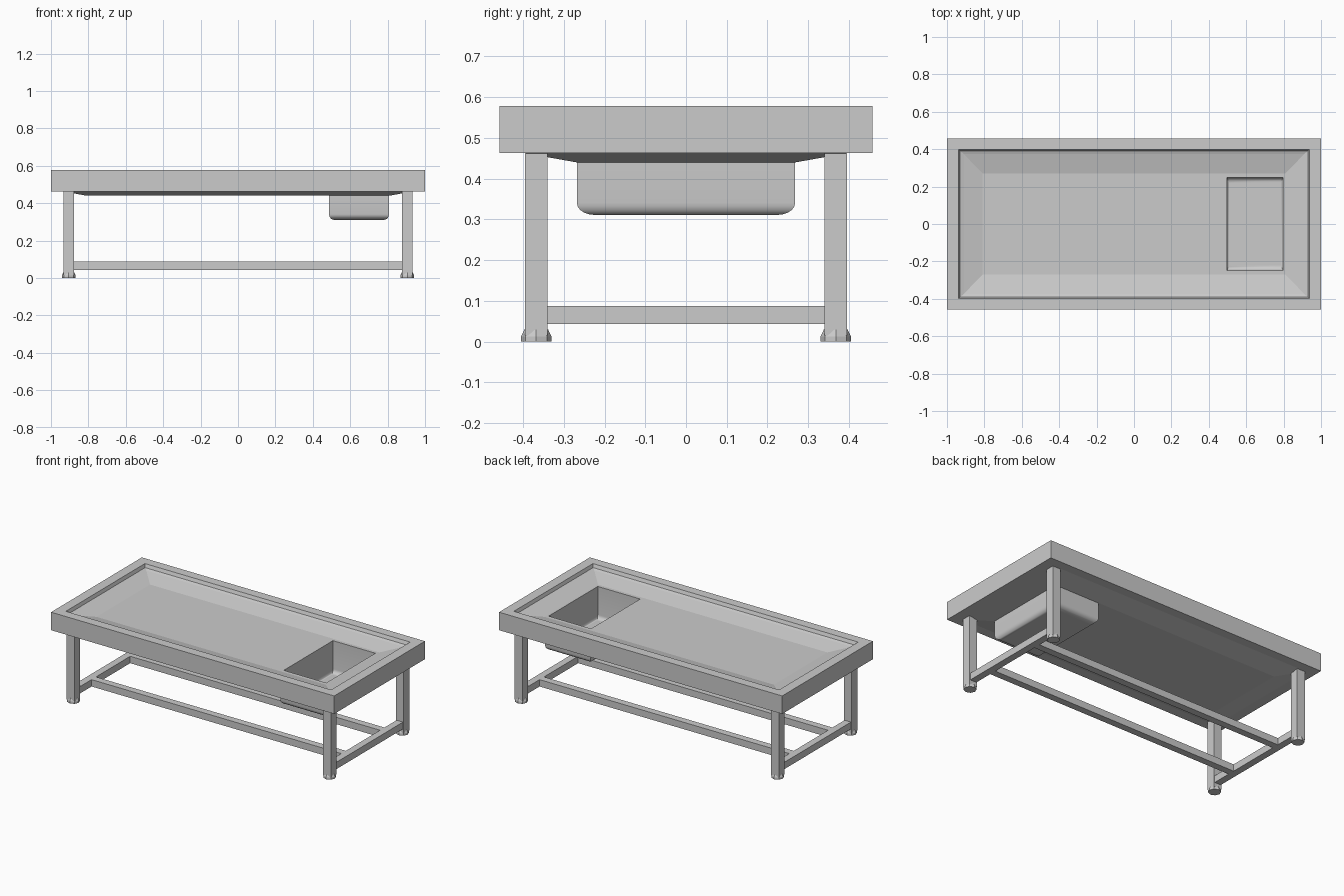
import bpy, bmesh, math

if "Cube" in bpy.data.objects:
    bpy.data.objects.remove(bpy.data.objects["Cube"])


def loft(name, rings, cap_ends=False, smooth=False):
    """Skin a stack of rectangular rings (x0, x1, half_y, z)."""
    bm = bmesh.new()
    loops = [[bm.verts.new(p) for p in
              ((x0, -hy, z), (x1, -hy, z), (x1, hy, z), (x0, hy, z))]
             for x0, x1, hy, z in rings]
    for a, b in zip(loops, loops[1:]):
        for i in range(4):
            j = (i + 1) % 4
            bm.faces.new((a[i], a[j], b[j], b[i]))
    if cap_ends:
        bm.faces.new(loops[0])
        bm.faces.new(loops[-1])
    bmesh.ops.recalc_face_normals(bm, faces=bm.faces)
    return finish(name, bm, smooth)


def finish(name, bm, smooth=False):
    me = bpy.data.meshes.new(name)
    bm.to_mesh(me)
    bm.free()
    ob = bpy.data.objects.new(name, me)
    bpy.context.collection.objects.link(ob)
    if smooth:
        bpy.ops.object.select_all(action='DESELECT')
        ob.select_set(True)
        bpy.context.view_layer.objects.active = ob
        bpy.ops.object.shade_smooth_by_angle(angle=math.radians(35))
    return ob


def box(name, cx, cy, sx, sy, z0, z1):
    bm = bmesh.new()
    bmesh.ops.create_cube(bm, size=1)
    for v in bm.verts:
        v.co = (cx + v.co.x * sx, cy + v.co.y * sy,
                z0 + (v.co.z + 0.5) * (z1 - z0))
    return finish(name, bm)


def ring(x, hy, z):
    return (-x, x, hy, z)


def curve_rings(x0, x1, hy, z, rx, ry, rz, n=5):
    """Rings rounding a rectangular well into its floor at height z."""
    out = []
    for i in range(n + 1):
        a = math.pi / 2 * i / n
        k = 1 - math.cos(a)
        out.append((x0 + rx * k, x1 - rx * k, hy - ry * k,
                    z + rz * (1 - math.sin(a))))
    return out


# Table top: sink opening, sloped tray, stepped rim, outer frame, underside
FLOOR, UNDER = 0.527, 0.44
inner = (0.497, 0.797, 0.248)
outer = (0.487, 0.807, 0.268)
loft("tray_top", [
    (*inner, FLOOR),
    ring(0.81, 0.27, FLOOR),
    ring(0.910, 0.374, 0.551),
    ring(0.930, 0.391, 0.557),
    ring(0.937, 0.399, 0.578),
    ring(1.0, 0.458, 0.578),
    ring(1.0, 0.458, 0.463),
    ring(0.937, 0.399, 0.463),
    ring(0.81, 0.27, UNDER),
    (*outer, UNDER),
])

# Sink well: inside and outside shells with rounded bottoms
loft("sink_inside", [(*inner, FLOOR)] +
     curve_rings(*inner, 0.323, 0.012, 0.026, 0.024), smooth=True)
well = bpy.data.objects["sink_inside"].data
bm = bmesh.new()
bm.from_mesh(well)
bm.verts.ensure_lookup_table()
bm.faces.new(bm.verts[-4:])
for f in bm.faces:
    c = f.calc_center_median()
    f.normal_update()
    toward = (0.647 - c.x) * f.normal.x - c.y * f.normal.y + (0.45 - c.z) * f.normal.z
    if toward < 0:
        f.normal_flip()
bm.to_mesh(well)
bm.free()

under = loft("sink_outside", [(*outer, UNDER)] +
             curve_rings(*outer, 0.311, 0.026, 0.042, 0.03), smooth=True)
bm = bmesh.new()
bm.from_mesh(under.data)
bm.verts.ensure_lookup_table()
bm.faces.new(bm.verts[-4:])
bmesh.ops.recalc_face_normals(bm, faces=bm.faces)
for f in bm.faces:
    c = f.calc_center_median()
    if (c.x - 0.647) * f.normal.x + c.y * f.normal.y + (c.z - 0.38) * f.normal.z < 0:
        f.normal_flip()
bm.to_mesh(under.data)
bm.free()

# Legs with eight-sided tapered feet
for sx, xn in ((-1, "left"), (1, "right")):
    for sy, yn in ((-1, "front"), (1, "back")):
        x, y = sx * 0.905, sy * 0.3675
        box(f"{yn}_{xn}_leg", x, y, 0.056, 0.056, 0.015, 0.462)
        bm = bmesh.new()
        rows = [[bm.verts.new((x + r * math.cos(i * math.pi / 4),
                               y + r * math.sin(i * math.pi / 4), z))
                 for i in range(8)]
                for r, z in ((0.037, 0.0), (0.037, 0.013), (0.029, 0.03))]
        for a, b in zip(rows, rows[1:]):
            for i in range(8):
                j = (i + 1) % 8
                bm.faces.new((a[i], a[j], b[j], b[i]))
        bm.faces.new(rows[0][::-1])
        bm.faces.new(rows[-1])
        finish(f"{yn}_{xn}_foot", bm)
    # Side stretcher between the legs
    box(f"{xn}_stretcher", sx * 0.905, 0, 0.045, 0.68, 0.043, 0.087)

# Long rails joining the side stretchers
for sy, yn in ((-1, "front"), (1, "back")):
    box(f"{yn}_long_rail", 0, sy * 0.195, 1.765, 0.045, 0.043, 0.087)
